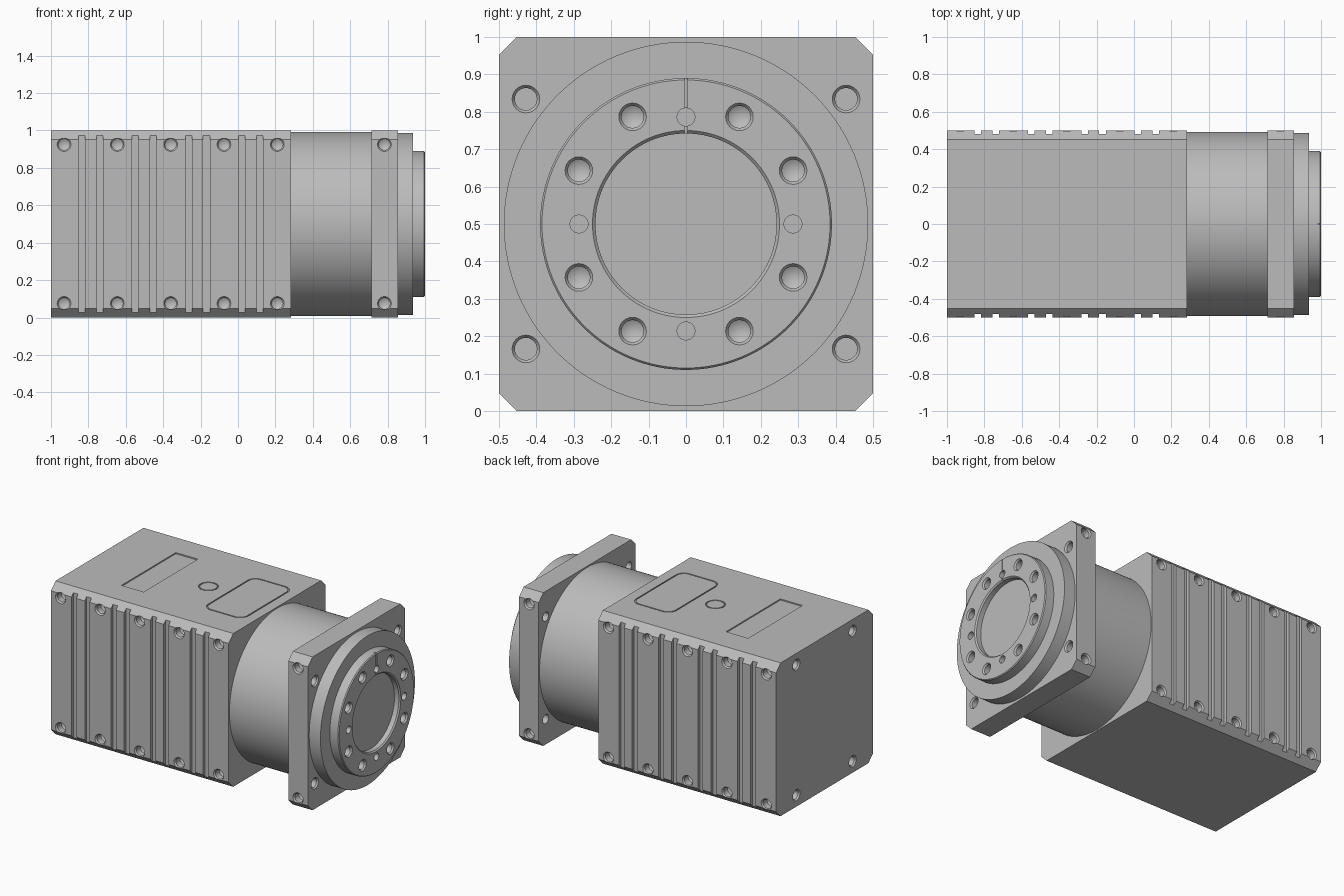
import bpy, bmesh
from math import pi, sin, cos, radians
from mathutils import Vector, Matrix

if "Cube" in bpy.data.objects:
    bpy.data.objects.remove(bpy.data.objects["Cube"])

metal = bpy.data.materials.new("Plain grey metal")
metal.use_nodes = True
GREY = (0.5, 0.5, 0.5, 1)
metal.diffuse_color = GREY
metal.node_tree.nodes["Principled BSDF"].inputs["Base Color"].default_value = GREY

MID = 0.5  # height of the main axis


def place(origin, direction):
    """Matrix that sends local z along direction, from origin."""
    turn = Vector(direction).to_track_quat('Z', 'Y').to_matrix().to_4x4()
    return Matrix.Translation(origin) @ turn


def lathe(bm, profile, matrix, steps=32):
    """Closed solid turned from (radius, height) points that start and end on the axis."""
    rings = []
    for r, h in profile:
        n = steps if r else 1
        rings.append([bm.verts.new(matrix @ Vector((r * cos(2 * pi * i / steps), r * sin(2 * pi * i / steps), h)))
                      for i in range(n)])
    for a, b in zip(rings, rings[1:]):
        for i in range(steps):
            j = (i + 1) % steps
            quad = [a[i % len(a)], a[j % len(a)], b[j % len(b)], b[i % len(b)]]
            bm.faces.new(list(dict.fromkeys(quad)))


def box(bm, x, y, z):
    """Box between (low, high) pairs."""
    size = Matrix.Diagonal((x[1] - x[0], y[1] - y[0], z[1] - z[0], 1))
    centre = Matrix.Translation((sum(x) / 2, sum(y) / 2, sum(z) / 2))
    bmesh.ops.create_cube(bm, size=1, matrix=centre @ size)


def chamfered_block(bm, x0, x1, cut=0.047):
    h, c = 0.5, 0.5 - cut
    outline = [(c, -h), (h, -c), (h, c), (c, h), (-c, h), (-h, c), (-h, -c), (-c, -h)]
    base = bm.faces.new([bm.verts.new((x0, y, MID + z)) for y, z in outline])
    out = bmesh.ops.extrude_face_region(bm, geom=[base])["geom"]
    bmesh.ops.translate(bm, vec=(x1 - x0, 0, 0), verts=[g for g in out if isinstance(g, bmesh.types.BMVert)])


def outline_groove(bm, cx, cy, hx, hy, r, width=0.008, depth=0.008):
    """Narrow ring cutter around a rounded rectangle on the top face."""
    sections = []
    for i in range(48):
        corner = i // 12
        a = (corner + (i % 12) / 11) * pi / 2 if hx > r else i * 2 * pi / 48
        sx = 1 if corner in (0, 3) else -1
        sy = 1 if corner < 2 else -1
        p = Vector((cx + sx * (hx - r), cy + sy * (hy - r), 0))
        section = []
        for rad, z in ((r, 1.01), (r - width, 1.01), (r - width, 1 - depth), (r, 1 - depth)):
            section.append(bm.verts.new(p + Vector((rad * cos(a), rad * sin(a), z))))
        sections.append(section)
    for i, s in enumerate(sections):
        t = sections[(i + 1) % len(sections)]
        for k in range(4):
            m = (k + 1) % 4
            bm.faces.new((s[k], s[m], t[m], t[k]))


def bolt_hole(bm, origin, direction, r=0.037, depth=0.05):
    """Countersunk hole cutter with a drill point."""
    core = r * 0.8
    lathe(bm, [(0, -0.01), (r * 1.2, -0.01), (core, 0.01), (core, depth), (0, depth + core * 0.6)],
          place(origin, direction), 24)


def make(name, bm):
    bmesh.ops.recalc_face_normals(bm, faces=bm.faces)
    mesh = bpy.data.meshes.new(name)
    bm.to_mesh(mesh)
    bm.free()
    mesh.materials.append(metal)
    obj = bpy.data.objects.new(name, mesh)
    bpy.context.collection.objects.link(obj)
    return obj


def carve(obj, bm):
    """Subtract a cutter for good, then drop it."""
    cutter = make("cutter", bm)
    cutter.hide_render = True
    mod = obj.modifiers.new("cut", 'BOOLEAN')
    mod.operation, mod.solver, mod.object = 'DIFFERENCE', 'EXACT', cutter
    graph = bpy.context.evaluated_depsgraph_get()
    result = bpy.data.meshes.new_from_object(obj.evaluated_get(graph))
    obj.modifiers.clear()
    obj.data = result
    bpy.data.objects.remove(cutter)


def finish(obj):
    bpy.ops.object.select_all(action='DESELECT')
    obj.select_set(True)
    bpy.context.view_layer.objects.active = obj
    bpy.ops.object.shade_smooth_by_angle(angle=radians(25))


# Motor housing
bm = bmesh.new()
chamfered_block(bm, -1, 0.283)
housing = make("motor_housing", bm)

# Paired side grooves, side bolts and rear bolts
cut = bmesh.new()
for s in (-1, 1):
    for i in range(4):
        for start in (-0.852, -0.756):
            x = start + i * 0.285
            box(cut, (x, x + 0.035), sorted((s * 0.48, s * 0.55)), (-0.1, 1.1))
    for z in (0.075, 0.925):
        for i in range(5):
            bolt_hole(cut, (-0.93 + i * 0.285, s * 0.5, z), (0, -s, 0))
        bolt_hole(cut, (-1, s * 0.29, z), (1, 0, 0))

# Label recess and cover outlines on top
box(cut, (-0.645, -0.485), (-0.28, 0.28), (0.992, 1.02))
outline_groove(cut, -0.215, 0.003, 0.06, 0.06, 0.06)
outline_groove(cut, 0.07, 0.002, 0.145, 0.262, 0.06)
carve(housing, cut)
finish(housing)

# Round gear case
axis = place((0, 0, MID), (1, 0, 0))
bm = bmesh.new()
lathe(bm, [(0, 0.283), (0.492, 0.283), (0.492, 0.715), (0, 0.715)], axis, 128)
finish(make("gear_case", bm))

# Mounting flange with through holes and side bolts
bm = bmesh.new()
chamfered_block(bm, 0.713, 0.855)
flange = make("mounting_flange", bm)
cut = bmesh.new()
for s in (-1, 1):
    for t in (-1, 1):
        bolt_hole(cut, (0.855, s * 0.428, MID + t * 0.334), (-1, 0, 0), depth=0.2)
        bolt_hole(cut, (0.783, s * 0.5, MID + t * 0.425), (0, -s, 0))
carve(flange, cut)
finish(flange)

# Pilot disc and output hub with a shallow bore
bm = bmesh.new()
lathe(bm, [(0, 0.855), (0.487, 0.855), (0.487, 0.936), (0.39, 0.936), (0.39, 0.994), (0.385, 1),
           (0.25, 1), (0.242, 0.992), (0.242, 0.96), (0, 0.96)], axis, 128)
hub = make("output_hub", bm)
cut = bmesh.new()
for q in range(4):
    for a in (26.5, 63.5):
        t = radians(a + 90 * q)
        bolt_hole(cut, (1, 0.32 * cos(t), MID + 0.32 * sin(t)), (-1, 0, 0))
    t = q * pi / 2
    lathe(cut, [(0, -0.01), (0.024, -0.01), (0.024, 0.04), (0, 0.04)],
          place((1, 0.286 * cos(t), MID + 0.286 * sin(t)), (-1, 0, 0)), 24)
carve(hub, cut)

# Index slot at the top of the hub
cut = bmesh.new()
box(cut, (0.985, 1.02), (-0.004, 0.004), (0.72, 0.91))
carve(hub, cut)
finish(hub)
